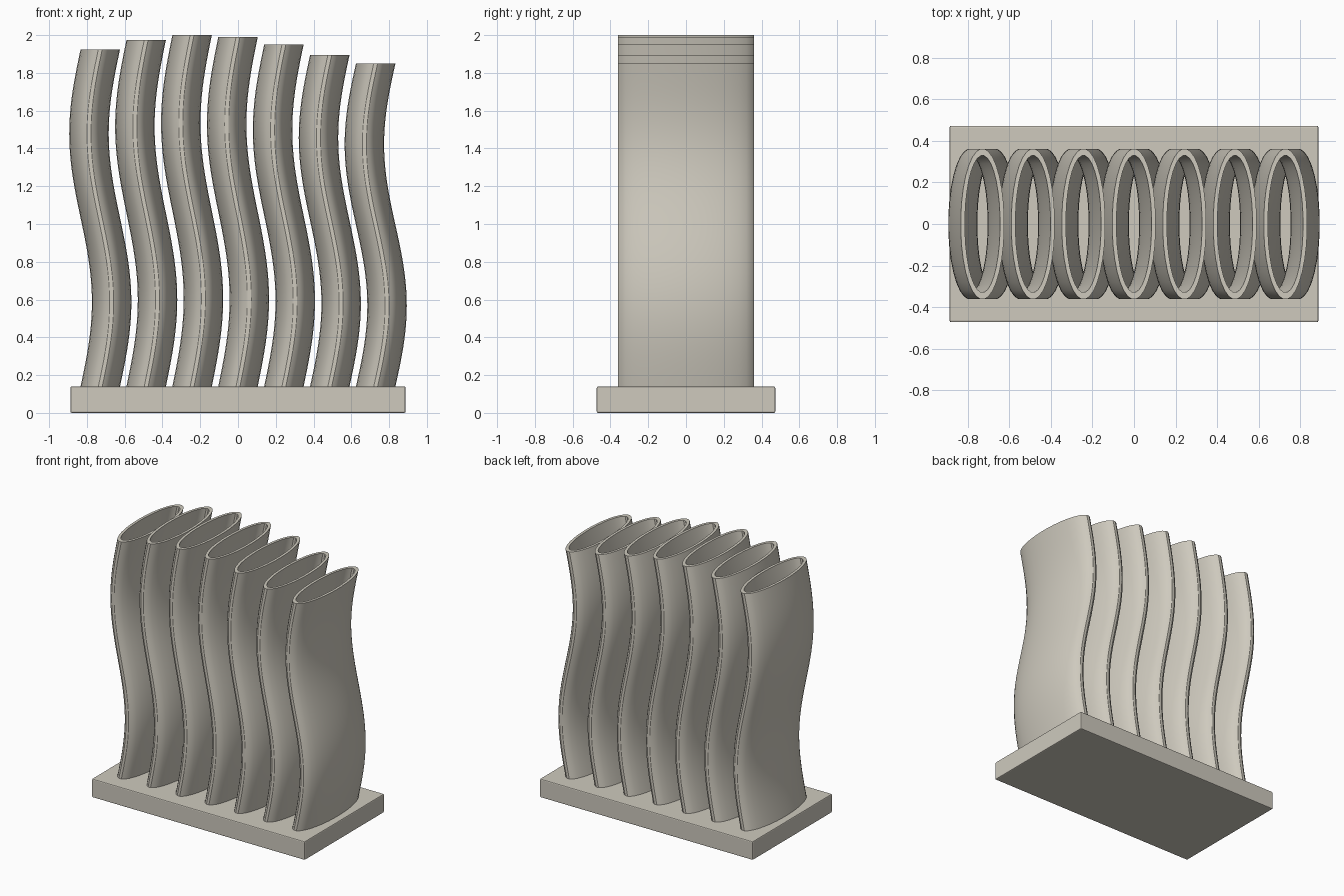
import bpy
import bmesh
import math

cube = bpy.data.objects.get("Cube")
if cube:
    bpy.data.objects.remove(cube, do_unlink=True)

stone = bpy.data.materials.new("warm_grey")
stone.use_nodes = True
COLOUR = (0.62, 0.59, 0.515, 1)
stone.diffuse_color = COLOUR
stone.node_tree.nodes["Principled BSDF"].inputs["Base Color"].default_value = COLOUR

BASE_TOP = 0.14
SIDES, LEVELS = 32, 40
SWAY = 0.06
SPACING = 0.243
HEIGHTS = [1.925, 1.975, 2.0, 1.99, 1.95, 1.895, 1.85]


def finish(bm, name):
    bmesh.ops.recalc_face_normals(bm, faces=bm.faces)
    mesh = bpy.data.meshes.new(name)
    bm.to_mesh(mesh)
    bm.free()
    mesh.materials.append(stone)
    obj = bpy.data.objects.new(name, mesh)
    bpy.context.collection.objects.link(obj)
    return obj


def wall(bm, cx, top, rx, ry):
    """Elliptical wall that sways through one full sine wave."""
    rings = []
    for i in range(LEVELS + 1):
        t = i / LEVELS
        x = cx + SWAY * math.sin(math.tau * t)
        z = BASE_TOP + (top - BASE_TOP) * t
        angles = [math.tau * (k + 0.5) / SIDES for k in range(SIDES)]
        rings.append([bm.verts.new((x + rx * math.cos(a), ry * math.sin(a), z))
                      for a in angles])
    for low, high in zip(rings, rings[1:]):
        bridge(bm, low, high)
    return rings


def bridge(bm, a, b):
    for k in range(SIDES):
        n = (k + 1) % SIDES
        bm.faces.new((a[k], a[n], b[n], b[k]))


# Base slab with softly bevelled edges
bm = bmesh.new()
bmesh.ops.create_cube(bm, size=1)
bmesh.ops.scale(bm, vec=(1.774, 0.945, BASE_TOP), verts=bm.verts)
bmesh.ops.translate(bm, vec=(0, 0, BASE_TOP / 2), verts=bm.verts)
base = finish(bm, "base")
bevel = base.modifiers.new("soft_edges", "BEVEL")
bevel.width = 0.007
bevel.segments = 2

# Row of hollow wavy tubes
for i, top in enumerate(HEIGHTS):
    cx = (i - (len(HEIGHTS) - 1) / 2) * SPACING
    bm = bmesh.new()
    outer = wall(bm, cx, top, 0.105, 0.363)
    inner = wall(bm, cx, top, 0.085, 0.33)
    bridge(bm, outer[-1], inner[-1])
    bridge(bm, outer[0], inner[0])
    tube = finish(bm, f"wavy_tube_{i + 1}")
    bpy.ops.object.select_all(action="DESELECT")
    tube.select_set(True)
    bpy.context.view_layer.objects.active = tube
    bpy.ops.object.shade_smooth_by_angle(angle=math.radians(30))
